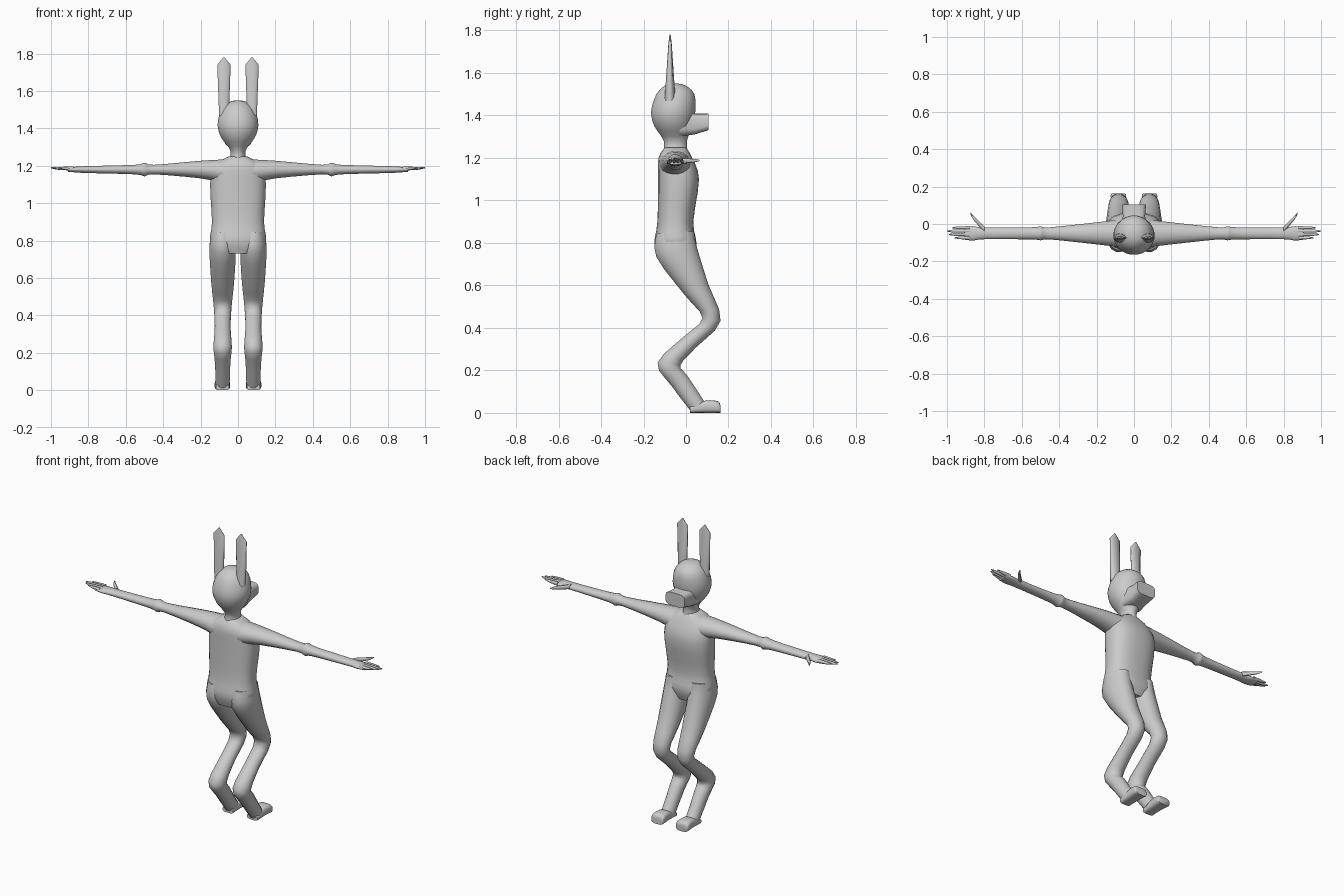
import bpy
import math
from mathutils import Vector

cube = bpy.data.objects.get("Cube")
if cube:
    bpy.data.objects.remove(cube, do_unlink=True)

# One plain grey skin colour
grey = (0.6, 0.6, 0.6, 1)
skin = bpy.data.materials.new("light grey skin")
skin.use_nodes = True
skin.diffuse_color = grey
skin.node_tree.nodes["Principled BSDF"].inputs["Base Color"].default_value = grey


def ring(centre, half_u, half_v):
    """Elliptical cross-section given by its centre and two half axes."""
    return [Vector(centre), Vector(half_u), Vector(half_v)]


def level(z, half_width, half_depth, y=-0.05, x=0):
    """Horizontal cross-section."""
    return ring((x, y, z), (half_width, 0, 0), (0, half_depth, 0))


def across(x, half_depth, half_height, y=-0.05, z=1.18):
    """Cross-section facing sideways."""
    return ring((x, y, z), (0, half_depth, 0), (0, 0, half_height))


def facing(y, half_width, bottom, top, x=0):
    """Cross-section facing forward."""
    middle = (bottom + top) / 2
    return ring((x, y, middle), (half_width, 0, 0), (0, 0, top - middle))


def bent_limb(x, joints):
    """Cross-sections along a path of (y, z, half width, half depth), mitred at each bend."""
    path = [Vector((x, y, z)) for y, z, width, depth in joints]
    rings = []
    for i, (y, z, width, depth) in enumerate(joints):
        before = path[max(i - 1, 0)]
        after = path[min(i + 1, len(path) - 1)]
        along = (path[i] - before).normalized() + (after - path[i]).normalized()
        normal = Vector((0, -along.z, along.y)).normalized()
        rings.append(ring(path[i], (width, 0, 0), normal * depth))
    return rings


def blend(a, b, c, d, t):
    """Smooth curve from b to c, guided by the neighbours a and d."""
    start, end = (c - a) / 2, (d - b) / 2
    ease = t * t * (3 - 2 * t)
    return (b.lerp(c, ease)
            + start * (t * (1 - t) * (1 - t))
            - end * (t * t * (1 - t)))


def refine(rings, steps):
    """Insert smoothly interpolated cross-sections between the given ones."""
    result = []
    last = len(rings) - 1
    for i in range(last):
        near = [rings[max(i - 1, 0)], rings[i], rings[i + 1], rings[min(i + 2, last)]]
        for step in range(steps):
            result.append([blend(*parts, step / steps) for parts in zip(*near)])
    return result + [rings[last]]


def loft(name, rings, sides=16, power=1, steps=3, mirror=False):
    """Skin a closed tube through the cross-sections; a low power makes it boxier."""
    def rounded(value):
        return math.copysign(abs(value) ** power, value)

    rings = refine(rings, steps)
    verts, faces = [], []
    for centre, half_u, half_v in rings:
        for i in range(sides):
            angle = math.tau * (i + 0.5) / sides
            verts.append(centre + half_u * rounded(math.cos(angle))
                         + half_v * rounded(math.sin(angle)))
    for low in range(0, len(verts) - sides, sides):
        high = low + sides
        for i in range(sides):
            j = (i + 1) % sides
            faces.append((low + i, low + j, high + j, high + i))
    faces.append(tuple(reversed(range(sides))))
    faces.append(tuple(range(len(verts) - sides, len(verts))))

    mesh = bpy.data.meshes.new(name)
    mesh.from_pydata(verts, [], faces)
    mesh.materials.append(skin)
    part = bpy.data.objects.new(name, mesh)
    bpy.context.collection.objects.link(part)

    # Outward normals and smooth shading
    bpy.ops.object.select_all(action="DESELECT")
    part.select_set(True)
    bpy.context.view_layer.objects.active = part
    bpy.ops.object.mode_set(mode="EDIT")
    bpy.ops.mesh.select_all(action="SELECT")
    bpy.ops.mesh.normals_make_consistent(inside=False)
    bpy.ops.object.mode_set(mode="OBJECT")
    bpy.ops.object.shade_smooth_by_angle(angle=math.radians(50))
    if mirror:
        part.modifiers.new("Mirror", "MIRROR").use_axis[0] = True


# Trunk from hips to shoulders
loft("torso", [
    level(0.73, 0.1, 0.08),
    level(0.8, 0.15, 0.1),
    level(0.9, 0.14, 0.085),
    level(1.1, 0.15, 0.097, y=-0.035),
    level(1.2, 0.13, 0.08),
    level(1.25, 0.05, 0.05),
], sides=24, power=0.8)

# Neck and round head
loft("head", [
    level(1.22, 0.05, 0.06),
    level(1.28, 0.04, 0.055),
    level(1.35, 0.09, 0.09, y=-0.06),
    level(1.42, 0.11, 0.105, y=-0.06),
    level(1.5, 0.09, 0.09),
    level(1.54, 0.05, 0.05),
    level(1.55, 0.01, 0.01),
], sides=24)

# Blunt snout
loft("snout", [
    facing(-0.03, 0.075, 1.3, 1.43),
    facing(0.04, 0.06, 1.31, 1.41),
    facing(0.105, 0.065, 1.33, 1.41),
], power=0.5, steps=1)

# Upright ears, widening and thinning towards a pointed tip
loft("ears", [
    level(z, half_width, half_depth, y=-0.075, x=0.075)
    for z, half_width, half_depth in (
        (1.47, 0.027, 0.027), (1.74, 0.037, 0.008), (1.78, 0.003, 0.003))
], sides=12, steps=1, mirror=True)

# Tapering arms with a swollen elbow, ending in a flat palm
loft("arms", [
    across(0.08, 0.075, 0.065, z=1.17),
    across(0.2, 0.06, 0.048),
    across(0.45, 0.033, 0.026),
    across(0.5, 0.038, 0.037),
    across(0.55, 0.033, 0.026),
    across(0.8, 0.032, 0.019),
    across(0.86, 0.039, 0.016),
    across(0.91, 0.034, 0.012),
], mirror=True)

# Four fingers, side by side, the middle ones longest
for finger, tip in enumerate((0.97, 1, 0.99, 0.96)):
    y = -0.02 - finger * 0.018
    loft("fingers_" + "abcd"[finger], [
        across(0.88, 0.009, 0.012, y, 1.185),
        across(tip - 0.03, 0.008, 0.008, y, 1.187),
        across(tip, 0.003, 0.003, y, 1.19),
    ], sides=8, steps=1, mirror=True)

# Thumbs angled forward
loft("thumbs", [
    across(0.8, 0.018, 0.014, y=-0.03, z=1.185),
    across(0.86, 0.011, 0.009, y=0.035, z=1.187),
    across(0.875, 0.006, 0.004, y=0.058, z=1.188),
], sides=8, steps=1, mirror=True)

# Bent legs from hip over knee and raised hock to the heel
loft("legs", bent_limb(0.082, [
    (-0.05, 0.85, 0.06, 0.09),
    (-0.045, 0.76, 0.072, 0.1),
    (0.05, 0.58, 0.062, 0.062),
    (0.12, 0.44, 0.048, 0.044),
    (0.02, 0.335, 0.043, 0.039),
    (-0.08, 0.23, 0.05, 0.055),
    (-0.03, 0.15, 0.042, 0.045),
    (0.055, 0.03, 0.038, 0.04),
]), mirror=True)

# Feet with rounded toes, flat on the ground
loft("feet", [
    facing(y, half_width, 0, top, x=0.083)
    for y, half_width, top in (
        (0.02, 0.036, 0.03), (0.09, 0.038, 0.058),
        (0.15, 0.042, 0.055), (0.162, 0.036, 0.035))
], power=0.6, mirror=True)
